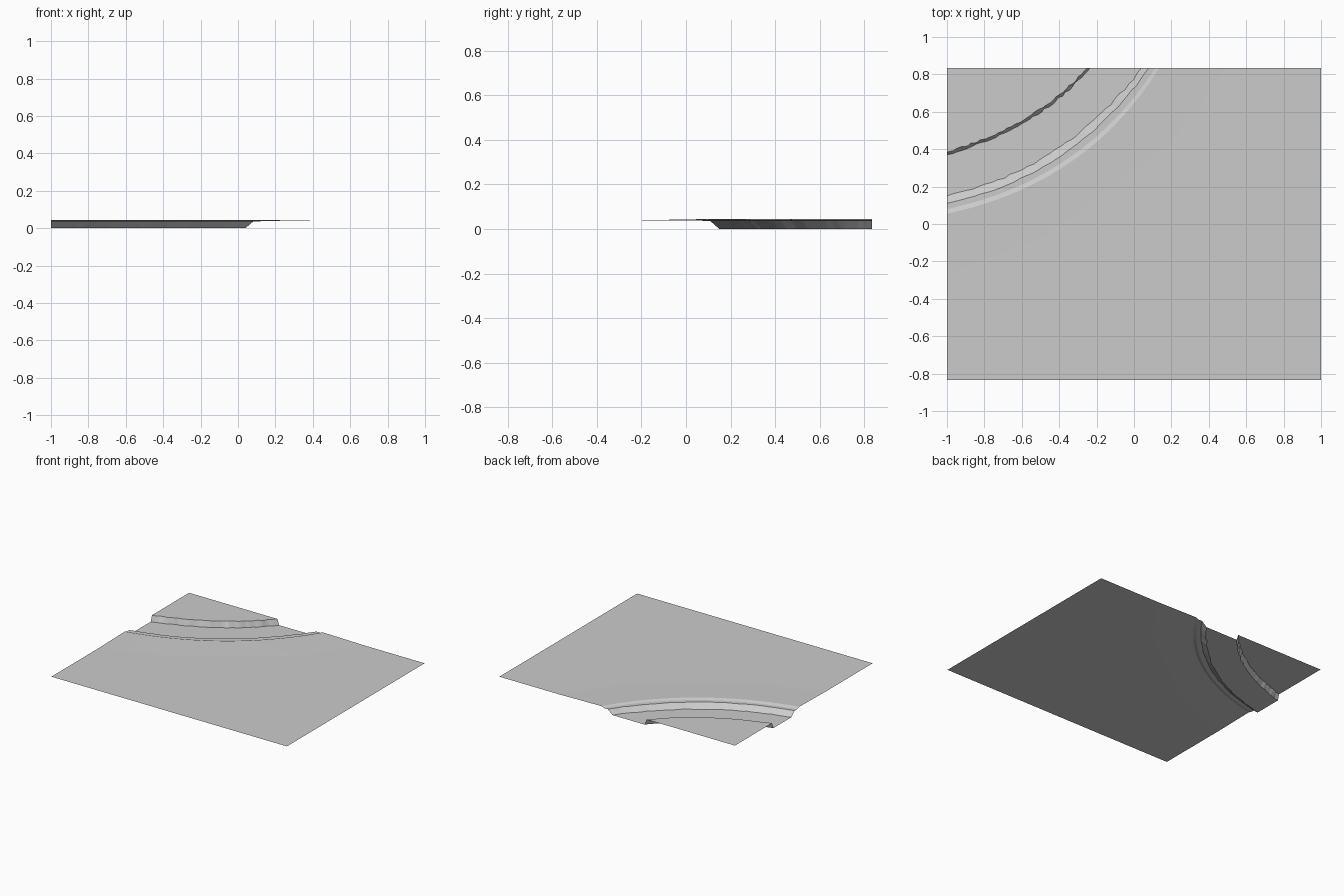
import bpy
import bmesh
import random
from mathutils import Vector

random.seed(4)
N = 36            # stations along the bend
HX, HY = 1.0, 0.835
GROUND, TOP, SHELF = 0.038, 0.044, 0.035

cube = bpy.data.objects.get("Cube")
if cube:
    bpy.data.objects.remove(cube, do_unlink=True)

soil = bpy.data.materials.new("light_grey")
soil.use_nodes = True
colour = (0.6, 0.6, 0.6, 1)
soil.diffuse_color = colour
soil.node_tree.nodes["Principled BSDF"].inputs["Base Color"].default_value = colour


def bend(left_y, mid, back_x, z, jitter=0.0):
    """Curve from the left edge through a middle point to the back edge."""
    a, b, m = Vector((-HX, left_y)), Vector((back_x, HY)), Vector(mid)
    c = 2 * m - (a + b) / 2
    points = []
    for i in range(N + 1):
        t = i / N
        p = a * (1 - t) ** 2 + c * 2 * t * (1 - t) + b * t * t
        if 0 < i < N:
            p += Vector((1, -1)).normalized() * random.uniform(-jitter, jitter)
        points.append((p.x, p.y, z))
    return points


def coarse(corners, z):
    """Faceted line with the same number of stations."""
    spans = len(corners) - 1
    points = []
    for i in range(N + 1):
        s = min(i * spans // N, spans - 1)
        p = Vector(corners[s]).lerp(Vector(corners[s + 1]), i * spans / N - s)
        points.append((p.x, p.y, z))
    return points


def sheet(name, lines, before=(), after=()):
    """Loft contour lines; close the outer sides with flat polygons."""
    bm = bmesh.new()
    rows = [[bm.verts.new(p) for p in line] for line in lines]
    for r, q in zip(rows, rows[1:]):
        for i in range(N):
            bm.faces.new((r[i], r[i + 1], q[i + 1], q[i]))
    if before:
        bm.faces.new(rows[0] + [bm.verts.new(p) for p in before])
    if after:
        bm.faces.new(rows[-1] + [bm.verts.new(p) for p in after])
    for f in bm.faces:
        f.normal_update()
        if f.normal.z < 0:
            f.normal_flip()
    mesh = bpy.data.meshes.new(name)
    bm.to_mesh(mesh)
    bm.free()
    mesh.materials.append(soil)
    obj = bpy.data.objects.new(name, mesh)
    bpy.context.collection.objects.link(obj)
    return obj


# Contours shared by neighbouring parts, from the outer field to the corner
field_edge = coarse([(-HX, -0.27), (-0.48, -0.07), (0.19, 0.42), (0.5, HY)], GROUND)
bank_top = bend(0.055, (-0.34, 0.33), 0.135, TOP)
bank_foot = bend(0.08, (-0.36, 0.345), 0.115, SHELF)
shelf_edge = bend(0.11, (-0.39, 0.365), 0.08, SHELF, 0.003)
bed_near = bend(0.15, (-0.42, 0.395), 0.04, 0, 0.005)
bed_far = bend(0.37, (-0.56, 0.56), -0.235, 0, 0.005)
cliff_top = bend(0.385, (-0.57, 0.57), -0.25, TOP, 0.005)

# Wide flat field with a gentle rise to the bank
sheet("field", [field_edge, bank_top],
      before=[(HX, HY, GROUND), (HX, -HY, GROUND), (-HX, -HY, GROUND)])
# Stepped near bank
sheet("stepped_bank", [bank_top, bank_foot, shelf_edge, bed_near])
# Sunken channel floor
sheet("channel_bed", [bed_near, bed_far])
# Steep far wall and corner plateau
sheet("far_wall", [bed_far, cliff_top])
sheet("corner_plateau", [cliff_top], after=[(-HX, HY, TOP)])
